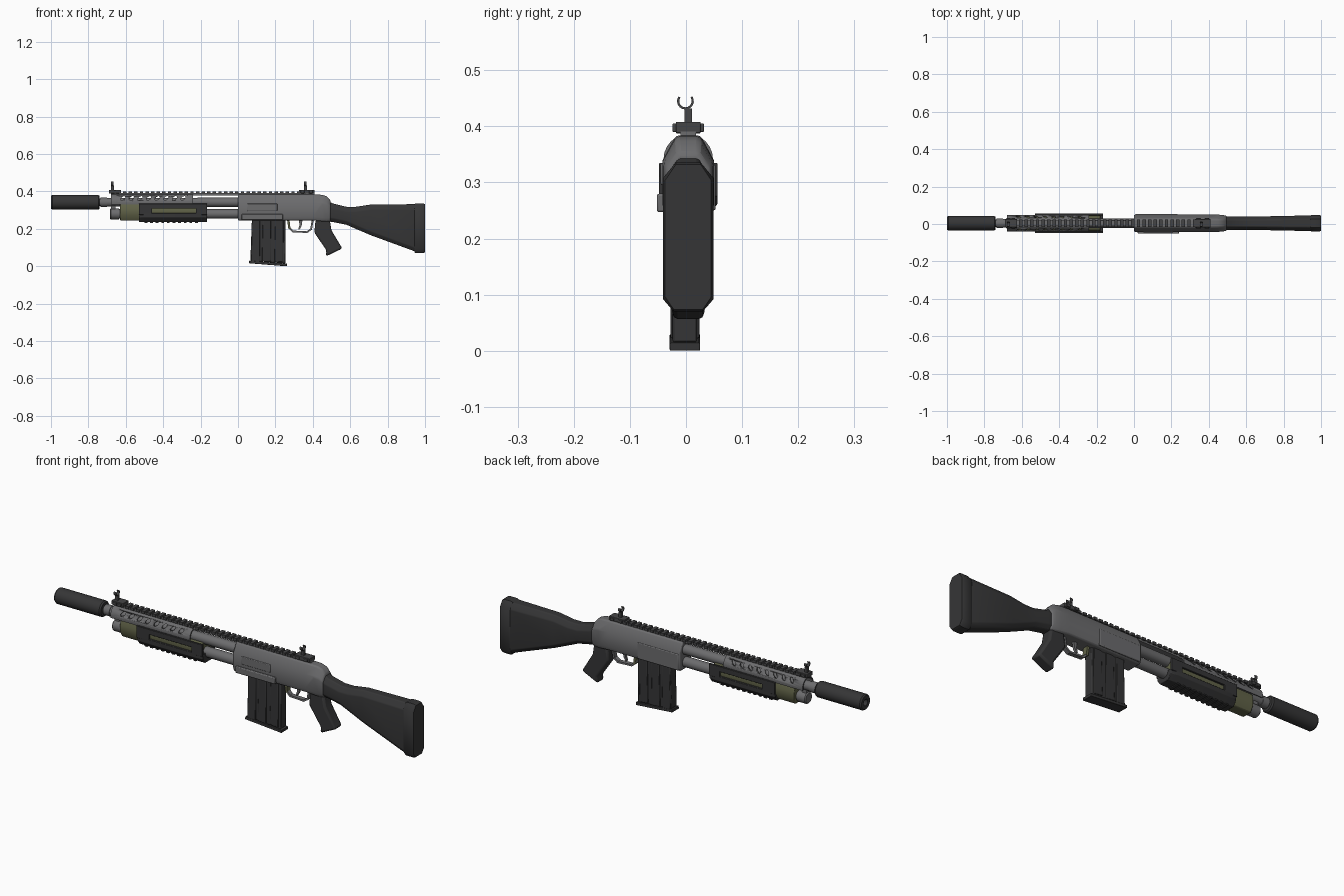
import bpy, bmesh, math
from mathutils import Matrix, Vector

if "Cube" in bpy.data.objects:
    bpy.data.objects.remove(bpy.data.objects["Cube"])

CY = 0.004  # centre line in y


def material(name, rgb):
    m = bpy.data.materials.new(name)
    m.use_nodes = True
    m.diffuse_color = (*rgb, 1)
    m.node_tree.nodes["Principled BSDF"].inputs["Base Color"].default_value = (*rgb, 1)
    return m


STEEL = material("grey steel", (0.15, 0.15, 0.155))
BLACK = material("black polymer", (0.036, 0.036, 0.037))
DARK = material("dark steel", (0.06, 0.06, 0.062))
OLIVE = material("olive", (0.12, 0.125, 0.065))


def finish(name, bm, mat, bevel=0, angle=35):
    bmesh.ops.recalc_face_normals(bm, faces=bm.faces)
    me = bpy.data.meshes.new(name)
    bm.to_mesh(me)
    bm.free()
    ob = bpy.data.objects.new(name, me)
    bpy.context.collection.objects.link(ob)
    me.materials.append(mat)
    bpy.ops.object.select_all(action="DESELECT")
    bpy.context.view_layer.objects.active = ob
    ob.select_set(True)
    bpy.ops.object.shade_smooth_by_angle(angle=math.radians(angle))
    if bevel:
        b = ob.modifiers.new("bevel", "BEVEL")
        b.width, b.segments, b.limit_method = bevel, 2, "ANGLE"
    return ob


def add_box(bm, x0, x1, y0, y1, z0, z1):
    m = Matrix.Translation(((x0 + x1) / 2, (y0 + y1) / 2 + CY, (z0 + z1) / 2))
    bmesh.ops.create_cube(bm, size=1, matrix=m @ Matrix.Diagonal((x1 - x0, y1 - y0, z1 - z0, 1)))


def boxes(name, items, mat, bevel=0):
    bm = bmesh.new()
    for it in items:
        add_box(bm, *it)
    return finish(name, bm, mat, bevel)


def prism(name, pts, half, mat, bevel=0, y=0):
    """Side outline in x, z pushed through the width."""
    bm = bmesh.new()
    f = bm.faces.new([bm.verts.new((x, y + CY - half, z)) for x, z in pts])
    ext = bmesh.ops.extrude_face_region(bm, geom=[f])["geom"]
    for v in ext:
        if isinstance(v, bmesh.types.BMVert):
            v.co.y += 2 * half
    return finish(name, bm, mat, bevel)


def bridge(bm, rings):
    n = len(rings[0])
    for a, b in zip(rings, rings[1:]):
        for i in range(n):
            bm.faces.new((a[i], a[(i + 1) % n], b[(i + 1) % n], b[i]))


def lathe(name, pts, z, mat, sides=24, closed=False):
    """Rings of x, radius along the x axis, capped or joined end to end."""
    bm = bmesh.new()
    rings = []
    for x, r in pts:
        rings.append([bm.verts.new((x, CY + r * math.cos(t), z + r * math.sin(t)))
                      for t in (i * math.tau / sides for i in range(sides))])
    bridge(bm, rings)
    bm.faces.new(rings[0])
    bm.faces.new(rings[-1])
    return finish(name, bm, mat)


def loft(name, sections, mat, bevel=0, angle=35):
    """Octagon sections: x, bottom, top, half width, top half, top drop, bottom half, bottom rise."""
    bm = bmesh.new()
    rings = []
    for x, zb, zt, w, tw, td, bw, br in sections:
        side = [(bw, zb), (w, zb + br), (w, zt - td), (tw, zt)]
        ring = side + [(-y, z) for y, z in reversed(side)]
        rings.append([bm.verts.new((x, CY + y, z)) for y, z in ring])
    bridge(bm, rings)
    bm.faces.new(rings[0])
    bm.faces.new(rings[-1])
    return finish(name, bm, mat, bevel, angle)


# Muzzle, barrel and magazine tube
lathe("suppressor", [(-0.8, 0.016), (-1, 0.016), (-1, 0.034), (-0.993, 0.039),
                     (-0.747, 0.039), (-0.74, 0.034)], 0.342, BLACK)
lathe("barrel", [(-0.75, 0.02), (-0.735, 0.02), (-0.735, 0.026), (-0.7, 0.026),
                 (-0.7, 0.023), (0.02, 0.025)], 0.342, STEEL)
lathe("magazine_tube", [(-0.685, 0.024), (-0.68, 0.029), (-0.635, 0.029), (-0.635, 0.025),
                        (0.02, 0.025)], 0.28, STEEL)
boxes("barrel_band", [(-0.68, -0.655, -0.012, 0.012, 0.28, 0.34)], STEEL)

# Pump fore-end: olive core under a black shell with a side window
core = [(x, 0.245, 0.333, 0.042, 0.034, 0.025, 0.025, 0.03) for x in (-0.63, -0.18)]
loft("fore_end_core", core, OLIVE, 0.004)
lower = [(x, 0.236, 0.284, w, w, 0.008, 0.028, 0.025)
         for x, w in ((-0.53, 0.046), (-0.5, 0.052), (-0.2, 0.052), (-0.165, 0.046))]
loft("fore_end_lower", lower, BLACK, 0.002)
for s, side in ((1, "left"), (-1, "right")):
    boxes("fore_end_shell_" + side, [
        (-0.53, -0.165, s * 0.047 - 0.005, s * 0.047 + 0.005, 0.308, 0.335),
        (-0.53, -0.46, s * 0.047 - 0.005, s * 0.047 + 0.005, 0.275, 0.32),
        (-0.225, -0.165, s * 0.047 - 0.005, s * 0.047 + 0.005, 0.275, 0.32)], BLACK, 0.002)
boxes("fore_end_grip_ribs", [(-0.5 + i * 0.03, -0.485 + i * 0.03, -0.03, 0.03, 0.232, 0.25)
                             for i in range(10)], BLACK)

# Perforated heat shield
bm = bmesh.new()
rings = []
for x in (-0.68, -0.24):
    arc = [(r, a) for r, seq in ((0.044, range(-1, 14)), (0.038, range(13, -2, -1)))
           for a in seq]
    rings.append([bm.verts.new((x, CY + r * math.cos(a * math.pi / 12),
                                0.342 + r * math.sin(a * math.pi / 12))) for r, a in arc])
bridge(bm, rings)
bm.faces.new(rings[0])
bm.faces.new(rings[-1])
shield = finish("heat_shield", bm, STEEL)
bm = bmesh.new()
for i in range(8):
    m = (Matrix.Translation((-0.615 + i * 0.046, CY, 0.364)) @ Matrix.Rotation(0.9, 4, "Y")
         @ Matrix.Rotation(math.pi / 2, 4, "X") @ Matrix.Diagonal((0.008, 0.015, 1, 1)))
    bmesh.ops.create_cone(bm, cap_ends=True, segments=12, radius1=1, radius2=1, depth=0.2, matrix=m)
cutter = finish("shield_hole_cutter", bm, DARK)
cutter.hide_render = True
cutter.hide_set(True)
cut = shield.modifiers.new("holes", "BOOLEAN")
cut.operation, cut.object, cut.solver = "DIFFERENCE", cutter, "EXACT"

# Top rail with cross teeth
boxes("rail_bar", [(-0.68, 0.41, -0.014, 0.014, 0.379, 0.391)], STEEL)
boxes("rail_teeth", [(-0.675 + i * 0.03, -0.657 + i * 0.03, -0.021, 0.021, 0.387, 0.4)
                     for i in range(36)], DARK)

# Receiver, rounded down at the rear
loft("receiver", [(0, 0.245, 0.384, 0.046, 0.022, 0.045, 0.04, 0.02),
                  (0.4, 0.245, 0.384, 0.046, 0.022, 0.045, 0.04, 0.02),
                  (0.45, 0.24, 0.382, 0.046, 0.021, 0.045, 0.036, 0.02),
                  (0.475, 0.238, 0.374, 0.044, 0.02, 0.04, 0.032, 0.02),
                  (0.495, 0.24, 0.352, 0.04, 0.018, 0.03, 0.03, 0.02)], STEEL, 0.006, 40)
boxes("side_panels", [(0.005, 0.235, 0.04, 0.049, 0.25, 0.332),
                      (0.02, 0.24, -0.056, -0.04, 0.247, 0.28)], STEEL, 0.004)
boxes("ejection_port", [(0.05, 0.21, -0.049, -0.04, 0.295, 0.335)], STEEL, 0.003)

# Stock and butt pad
loft("stock", [(0.48, 0.24, 0.35, 0.036, 0.018, 0.03, 0.02, 0.02),
               (0.51, 0.236, 0.335, 0.037, 0.018, 0.025, 0.02, 0.02),
               (0.58, 0.222, 0.318, 0.035, 0.018, 0.025, 0.02, 0.02),
               (0.63, 0.2, 0.318, 0.035, 0.018, 0.025, 0.02, 0.02),
               (0.71, 0.166, 0.33, 0.037, 0.019, 0.025, 0.022, 0.02),
               (0.95, 0.078, 0.332, 0.042, 0.022, 0.028, 0.028, 0.02)], BLACK, 0.004, 50)
loft("butt_pad", [(x, 0.07 + e, 0.336 - e, 0.045 - e, 0.022, 0.028, 0.026, 0.022)
                  for x, e in ((0.943, 0.004), (0.95, 0), (0.99, 0), (1, 0.004))], BLACK)

# Pistol grip
prism("pistol_grip", [(0.415, 0.25), (0.49, 0.25), (0.5, 0.192), (0.558, 0.095), (0.47, 0.053),
                      (0.473, 0.085), (0.408, 0.18)], 0.029, BLACK, 0.01)

# Trigger guard swept as a flat strip
path = [(0.265, 0.25), (0.268, 0.205), (0.29, 0.182), (0.37, 0.178), (0.395, 0.195), (0.405, 0.25)]
inner = [(0.275, 0.25), (0.278, 0.209), (0.294, 0.191), (0.367, 0.187), (0.386, 0.2), (0.395, 0.25)]
prism("trigger_guard", path + inner[::-1], 0.011, STEEL)
prism("trigger", [(0.325, 0.25), (0.345, 0.25), (0.34, 0.215), (0.328, 0.195), (0.322, 0.198),
                  (0.329, 0.22)], 0.006, STEEL)
prism("magazine_catch", [(0.262, 0.25), (0.275, 0.25), (0.281, 0.2), (0.27, 0.198)], 0.013, OLIVE)

# Box magazine with ribs and a floor plate
prism("magazine", [(0.075, 0.27), (0.255, 0.27), (0.253, 0.015), (0.066, 0.03)],
      0.022, BLACK, 0.004, -0.006)
for i, x in enumerate((0.07, 0.128, 0.195)):
    prism("magazine_rib_%d" % i, [(x + 0.005, 0.25), (x + 0.048, 0.25), (x + 0.046, 0.022),
                                  (x, 0.026)], 0.026, BLACK, 0.003, -0.006)
prism("magazine_floor_plate", [(0.06, 0.03), (0.262, 0.014), (0.261, 0), (0.059, 0.016)],
      0.027, BLACK, 0.002, -0.006)


# Iron sights: clamped base, post and open ring
def sight(label, x, x0, x1):
    boxes(label + "_sight_base", [(x0, x1, -0.022, 0.022, 0.388, 0.408),
                                  (x0 + 0.01, x0 + 0.03, -0.028, 0.028, 0.39, 0.405),
                                  (x1 - 0.03, x1 - 0.01, -0.028, 0.028, 0.39, 0.405)], DARK, 0.002)
    bm = bmesh.new()
    add_box(bm, x - 0.008, x + 0.008, -0.007, 0.007, 0.4, 0.432)
    rings = []
    for i in range(13):
        a = math.radians(145 + i * 250 / 12)
        c = Vector((0, math.cos(a), math.sin(a)))
        ring = [(dx, r) for dx, r in ((-0.007, 0.011), (0.007, 0.011), (0.007, 0.015), (-0.007, 0.015))]
        rings.append([bm.verts.new(Vector((x + dx, CY - 0.005, 0.445)) + c * r) for dx, r in ring])
    bridge(bm, rings)
    bm.faces.new(rings[0])
    bm.faces.new(rings[-1])
    finish(label + "_sight_post", bm, DARK)


sight("front", -0.672, -0.69, -0.625)
sight("rear", 0.36, 0.325, 0.41)
